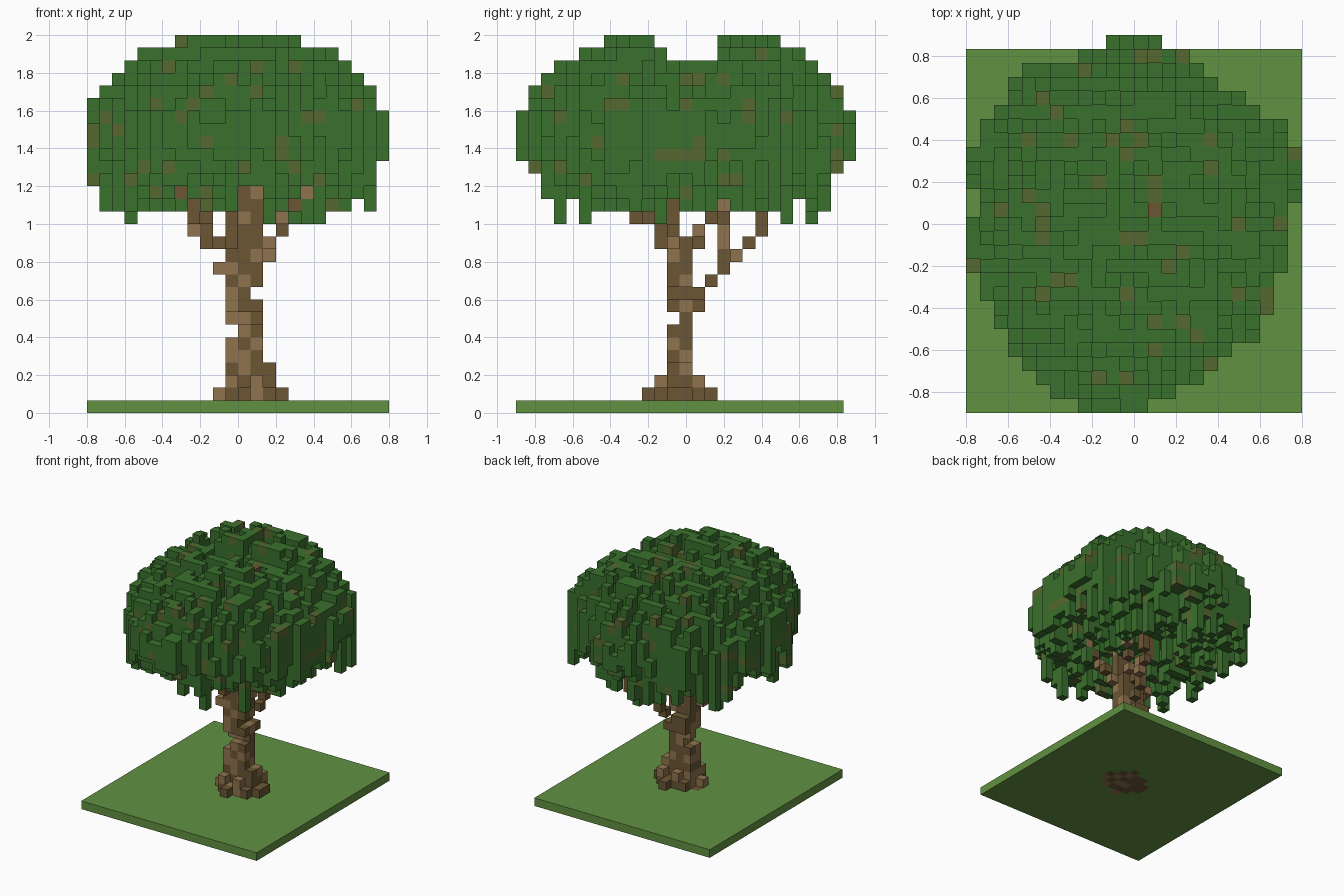
import bpy
import bmesh
import math
import random
from mathutils import Vector

random.seed(7)
if "Cube" in bpy.data.objects:
    bpy.data.objects.remove(bpy.data.objects["Cube"], do_unlink=True)

CELL = 1 / 15                       # edge of one block
ORIGIN = Vector((-0.8, -0.9, 0))    # corner of block (0, 0, 0)


def material(name, rgb):
    """Flat material from 8-bit display values."""
    lin = [((c / 255 + 0.055) / 1.055) ** 2.4 for c in rgb] + [1]
    mat = bpy.data.materials.new(name)
    mat.use_nodes = True
    mat.diffuse_color = lin
    mat.node_tree.nodes["Principled BSDF"].inputs["Base Color"].default_value = lin
    return mat


LEAF = [material("leaf_green", (58, 112, 45)), material("leaf_olive", (86, 104, 48))]
BARK = [material("bark_dark", (107, 86, 52)), material("bark_light", (144, 115, 77))]
GRASS = [material("grass_green", (98, 145, 66))]


def line(cells, points):
    """Add the blocks along a polyline."""
    for a, b in zip(points, points[1:]):
        a, b = Vector(a), Vector(b)
        steps = max(1, int(max(abs(c) for c in b - a)))
        for s in range(steps + 1):
            cells.add(tuple(math.floor(c + 0.5) for c in a.lerp(b, s / steps)))


def box(cells, xs, ys, zs):
    cells.update((x, y, z) for x in range(*xs) for y in range(*ys) for z in range(*zs))


# Trunk with notches, stepped foot and roots
bark = set()
box(bark, (11, 14), (12, 14), (0, 14))
box(bark, (12, 14), (12, 13), (13, 20))
box(bark, (11, 15), (12, 14), (0, 4))
box(bark, (11, 14), (14, 15), (8, 10))
bark -= {(11, y, 6) for y in (12, 13)} | {(13, y, 9) for y in (12, 13, 14)}
bark -= {(x, 12, 7) for x in range(11, 14)}
for x, y, top in [(10, 12, 2), (11, 11, 3), (12, 11, 2), (12, 10, 2), (13, 11, 3),
                  (14, 11, 2), (15, 12, 2), (15, 13, 2), (14, 14, 3), (13, 15, 2),
                  (12, 14, 3), (11, 14, 2), (10, 13, 1), (13, 14, 2)]:
    box(bark, (x, x + 1), (y, y + 1), (0, top))

# Branches
line(bark, [(10, 12, 11), (11, 12, 12), (9, 11, 13), (8, 11, 14), (8, 9, 15), (7, 8, 16), (7, 6, 17)])
line(bark, [(10, 12, 13), (9, 11, 14), (8, 9, 16), (9, 9, 18)])
line(bark, [(12, 14, 9), (13, 15, 10), (13, 16, 11), (14, 17, 12), (14, 18, 13), (15, 19, 14), (15, 19, 17)])
line(bark, [(13, 15, 10), (13, 16, 12), (12, 16, 17)])
line(bark, [(14, 12, 13), (15, 12, 14), (15, 11, 15), (16, 11, 16), (17, 11, 17)])
line(bark, [(12, 14, 13), (13, 14, 14), (14, 15, 15), (15, 16, 17)])
line(bark, [(11, 11, 13), (11, 11, 15), (10, 10, 17)])

# Canopy: plan outline row by row, first and last block across
LEFT = [8, 6, 5, 4, 3, 3, 2, 2, 1, 1, 0, 0, 0, 0, 1, 1, 0, 0, 0, 1, 1, 2, 3, 3, 4, 8, 10]
RIGHT = [13, 15, 17, 18, 19, 21, 21, 22, 22, 22, 23, 23, 23, 23, 23, 24, 24, 24, 24,
         23, 23, 21, 20, 18, 17, 16, 14]
leaves = set()
for j, (lo, hi) in enumerate(zip(LEFT, RIGHT)):
    y = (j + 0.5) * CELL - 0.9
    width = math.sqrt(1 - (y / 0.9) ** 2)
    for i in range(lo, hi):
        u = (2 * i + 1 - lo - hi) / (hi - lo) * width
        r2 = min(1, u * u + (y / 0.9) ** 2)
        # rounded dome with a lifted rear crown and a saddle between the two crowns
        height = 1.45 + 0.55 * math.sqrt(1 - r2)
        if 0.4 < y < 0.63:
            height += 0.045
        top = math.ceil(height / CELL)
        if 12 <= j < 16:
            top = min(top, 28)
        elif j == 11:
            top = min(top, 29)
        top -= random.choices((0, 1, 2), (5, 3, 2))[0]
        # ragged underside with hanging tips
        drop = random.choices(range(6), (3, 3, 3, 2, 1, 0.25))[0]
        if abs(y) > 0.77:
            drop = min(drop, 1)
        elif 12 <= i < 14:
            drop = min(drop, 2)
        bottom = (21 if r2 > 0.85 else 20) - drop
        box(leaves, (i, i + 1), (j, j + 1), (min(bottom, top - 2), top))
leaves -= bark

# One branch tip shows through the crown
tip = max(c[2] for c in leaves if c[:2] == (13, 14))
leaves.discard((13, 14, tip))
bark.add((13, 14, tip))

# Grass slab, cut where the roots go through
grass = set()
box(grass, (0, 24), (0, 26), (0, 1))
grass -= bark

SOLID = leaves | bark | grass
SIDES = [(a, s) for a in range(3) for s in (0, 1)]


def build(name, cells, mats, second_share):
    """Make the outer faces of a set of blocks, with a random share in the second colour."""
    bm = bmesh.new()
    verts = {}

    def vert(p):
        if p not in verts:
            verts[p] = bm.verts.new(ORIGIN + Vector(p) * CELL)
        return verts[p]

    for cell in sorted(cells):
        index = int(random.random() < second_share)
        for axis, side in SIDES:
            neighbour = list(cell)
            neighbour[axis] += 2 * side - 1
            if tuple(neighbour) in SOLID:
                continue
            corners = []
            for du, dv in ((0, 0), (1, 0), (1, 1), (0, 1)):
                p = list(cell)
                p[axis] += side
                p[(axis + 1) % 3] += du
                p[(axis + 2) % 3] += dv
                corners.append(vert(tuple(p)))
            face = bm.faces.new(corners if side else corners[::-1])
            face.material_index = index
    mesh = bpy.data.meshes.new(name)
    bm.to_mesh(mesh)
    bm.free()
    for mat in mats:
        mesh.materials.append(mat)
    obj = bpy.data.objects.new(name, mesh)
    bpy.context.collection.objects.link(obj)


build("grass_slab", grass, GRASS, 0)
build("trunk_and_branches", bark, BARK, 0.35)
build("leaf_canopy", leaves, LEAF, 0.1)
